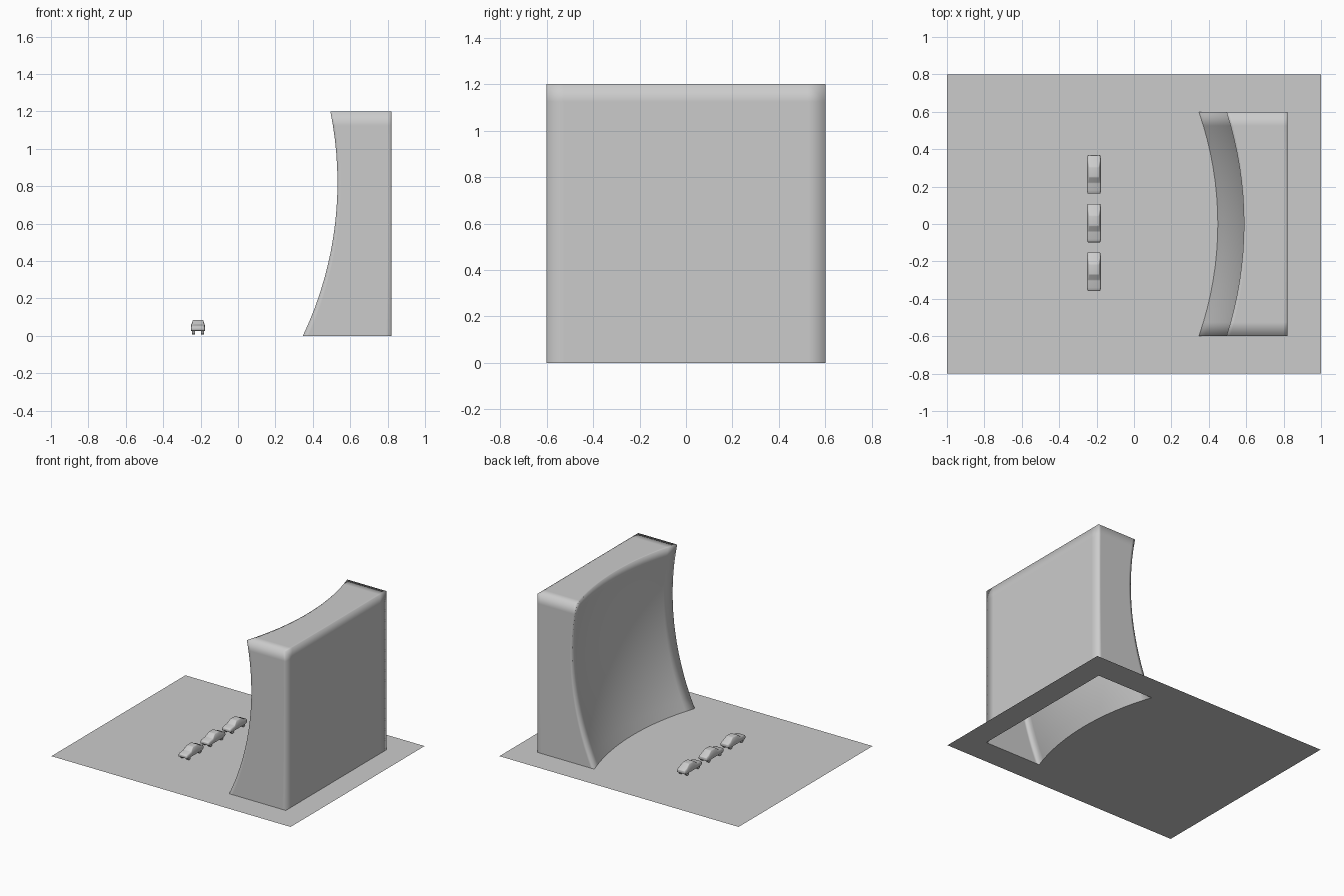
import bpy, bmesh, math
from mathutils import Matrix

if "Cube" in bpy.data.objects:
    bpy.data.objects.remove(bpy.data.objects["Cube"])

N = 16                        # wall grid divisions
DEPTH, HALF, HEIGHT = 0.82, 0.6, 1.2


def screen_x(y, z):
    """Concave screen face: part of a sphere of radius 2."""
    return -1.376 + math.sqrt(4 - y * y - (z - 0.82) ** 2)


def make_object(name, bm, smooth=True):
    me = bpy.data.meshes.new(name)
    bm.to_mesh(me)
    bm.free()
    for p in me.polygons:
        p.use_smooth = smooth
    ob = bpy.data.objects.new(name, me)
    bpy.context.collection.objects.link(ob)
    return ob


# Curved screen wall: gridded box, front face pushed onto the sphere, open below
bm = bmesh.new()
bmesh.ops.create_cube(bm, size=1)
bmesh.ops.subdivide_edges(bm, edges=bm.edges[:], cuts=N - 1, use_grid_fill=True)
base = [f for f in bm.faces if f.calc_center_median().z < -0.4999]
bmesh.ops.delete(bm, geom=base, context='FACES')
for v in bm.verts:
    t, y, z = v.co.x + 0.5, v.co.y * 2 * HALF, (v.co.z + 0.5) * HEIGHT
    front = screen_x(y, z)
    v.co = (front + (DEPTH - front) * t, y, z)
make_object("screen_wall", bm)

# Ground slab with an opening under the hollow wall
bm = bmesh.new()
outer = [(-1, -0.8), (1, -0.8), (1, 0.8), (-1, 0.8)]
ys = [-HALF + 2 * HALF * i / N for i in range(N + 1)]
inner = [(screen_x(y, 0), y) for y in ys] + [(DEPTH, HALF), (DEPTH, -HALF)]
edges = []
for loop in (outer, inner):
    vs = [bm.verts.new((x, y, 0)) for x, y in loop]
    edges += [bm.edges.new((vs[i - 1], vs[i])) for i in range(len(vs))]
bmesh.ops.triangle_fill(bm, edges=edges, use_beauty=True, normal=(0, 0, 1))
for f in bm.faces:
    f.normal_update()
    if f.normal.z < 0:
        f.normal_flip()
make_object("ground_plate", bm, smooth=False)

# Car body sections along y: (y, underside, waist, top, half width, top half width)
SECTIONS = [
    (-0.103, 0.030, 0.042, 0.050, 0.034, 0.030),
    (-0.085, 0.026, 0.047, 0.056, 0.038, 0.033),
    (-0.045, 0.026, 0.050, 0.061, 0.038, 0.033),
    (-0.015, 0.026, 0.054, 0.085, 0.038, 0.027),
    (0.040, 0.026, 0.054, 0.085, 0.038, 0.027),
    (0.075, 0.026, 0.050, 0.064, 0.038, 0.032),
    (0.103, 0.030, 0.044, 0.054, 0.034, 0.030),
]


def car_body(name, x, y):
    bm = bmesh.new()
    rings = []
    for sy, lo, mid, top, w, r in SECTIONS:
        pts = [(-w, lo), (w, lo), (w, mid), (r, top), (-r, top), (-w, mid)]
        rings.append([bm.verts.new((px, sy, pz)) for px, pz in pts])
    for a, b in zip(rings, rings[1:]):
        for i in range(6):
            bm.faces.new((a[i - 1], a[i], b[i], b[i - 1]))
    bm.faces.new(rings[0])
    bm.faces.new(rings[-1])
    bmesh.ops.recalc_face_normals(bm, faces=bm.faces[:])
    ob = make_object(name, bm)
    ob.location = (x, y, 0)
    bev = ob.modifiers.new("soft_edges", 'BEVEL')
    bev.width, bev.segments = 0.004, 2
    return ob


def car_wheels(name, x, y):
    bm = bmesh.new()
    for sx in (-1, 1):
        for wy in (-0.066, 0.066):
            m = Matrix.Translation((sx * 0.024, wy, 0.025)) @ Matrix.Rotation(math.pi / 2, 4, 'Y')
            bmesh.ops.create_cone(bm, cap_ends=True, segments=16, radius1=0.017,
                                  radius2=0.017, depth=0.014, matrix=m)
    ob = make_object(name, bm, smooth=False)
    ob.location = (x, y, 0)


# Row of three parked cars
for i in range(3):
    y = 0.265 - 0.26 * i
    car_body(f"car_body_{i + 1}", -0.214, y)
    car_wheels(f"car_wheels_{i + 1}", -0.214, y)
